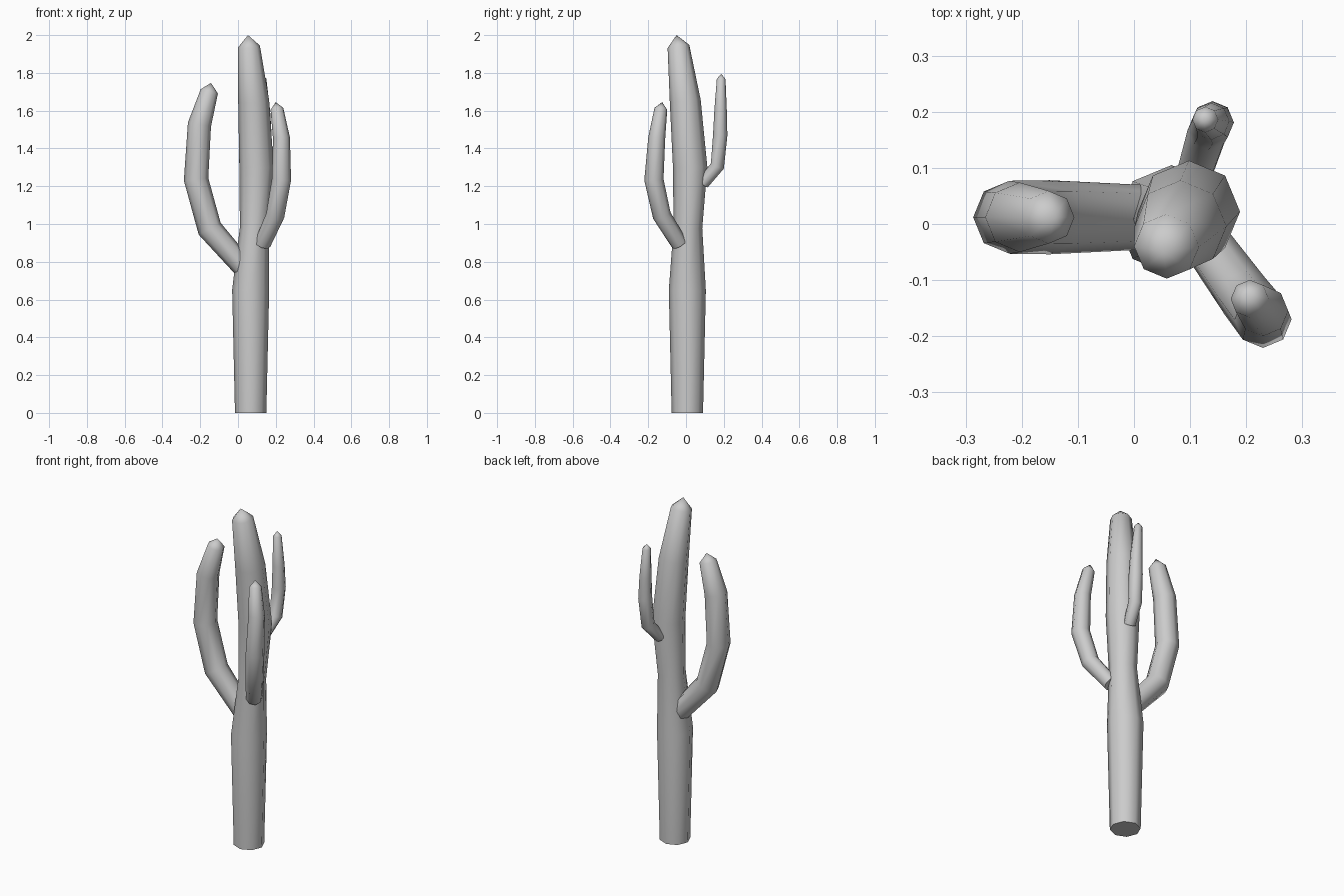
import bpy, bmesh, math
from mathutils import Vector

if "Cube" in bpy.data.objects:
    bpy.data.objects.remove(bpy.data.objects["Cube"])

SIDES = 8


def stem(name, rings, tip):
    """Loft octagonal rings (x, y, z, radius) along a path, closed with a pointed tip."""
    bm = bmesh.new()
    pts = [Vector(r[:3]) for r in rings] + [Vector(tip)]
    loops = []
    for i, ring in enumerate(rings):
        t = (pts[i + 1] - pts[i]).normalized()
        if i:
            t += (pts[i] - pts[i - 1]).normalized()
        q = Vector((0, 0, 1)).rotation_difference(t.normalized())
        loop = []
        for k in range(SIDES):
            a = 2 * math.pi * k / SIDES
            loop.append(bm.verts.new(pts[i] + q @ Vector((math.cos(a), math.sin(a), 0)) * ring[3]))
        loops.append(loop)
    apex = bm.verts.new(tip)
    for k in range(SIDES):
        n = (k + 1) % SIDES
        for lo, hi in zip(loops, loops[1:]):
            bm.faces.new((lo[k], lo[n], hi[n], hi[k]))
        bm.faces.new((loops[-1][k], loops[-1][n], apex))
    bm.faces.new(loops[0][::-1])
    bmesh.ops.recalc_face_normals(bm, faces=bm.faces)
    me = bpy.data.meshes.new(name)
    bm.to_mesh(me)
    bm.free()
    ob = bpy.data.objects.new(name, me)
    bpy.context.collection.objects.link(ob)
    bpy.ops.object.select_all(action='DESELECT')
    ob.select_set(True)
    bpy.context.view_layer.objects.active = ob
    bpy.ops.object.shade_smooth_by_angle(angle=math.radians(75))
    return ob


# Main trunk, flat on the ground
stem("cactus_trunk", [
    (0.067, 0.007, 0.00, 0.083),
    (0.067, 0.007, 0.65, 0.098),
    (0.086, 0.010, 0.98, 0.076),
    (0.098, 0.022, 1.30, 0.091),
    (0.083, -0.004, 1.65, 0.082),
    (0.058, -0.040, 1.94, 0.058)], (0.053, -0.050, 2.0))

# Large arm on the left
stem("left_arm", [
    (0.030, 0.012, 0.770, 0.057),
    (-0.150, 0.012, 0.975, 0.066),
    (-0.222, 0.012, 1.237, 0.065),
    (-0.204, 0.012, 1.527, 0.062),
    (-0.152, 0.012, 1.702, 0.047)], (-0.143, 0.012, 1.747))

# Arm on the front right
stem("front_right_arm", [
    (0.130, -0.035, 0.895, 0.044),
    (0.197, -0.128, 1.045, 0.049),
    (0.230, -0.170, 1.235, 0.051),
    (0.230, -0.155, 1.455, 0.045),
    (0.206, -0.133, 1.610, 0.034)], (0.200, -0.126, 1.645))

# Small arm at the back
stem("back_arm", [
    (0.108, 0.090, 1.215, 0.033),
    (0.132, 0.166, 1.307, 0.037),
    (0.140, 0.181, 1.470, 0.038),
    (0.137, 0.183, 1.600, 0.033),
    (0.127, 0.186, 1.768, 0.023)], (0.125, 0.187, 1.795))
